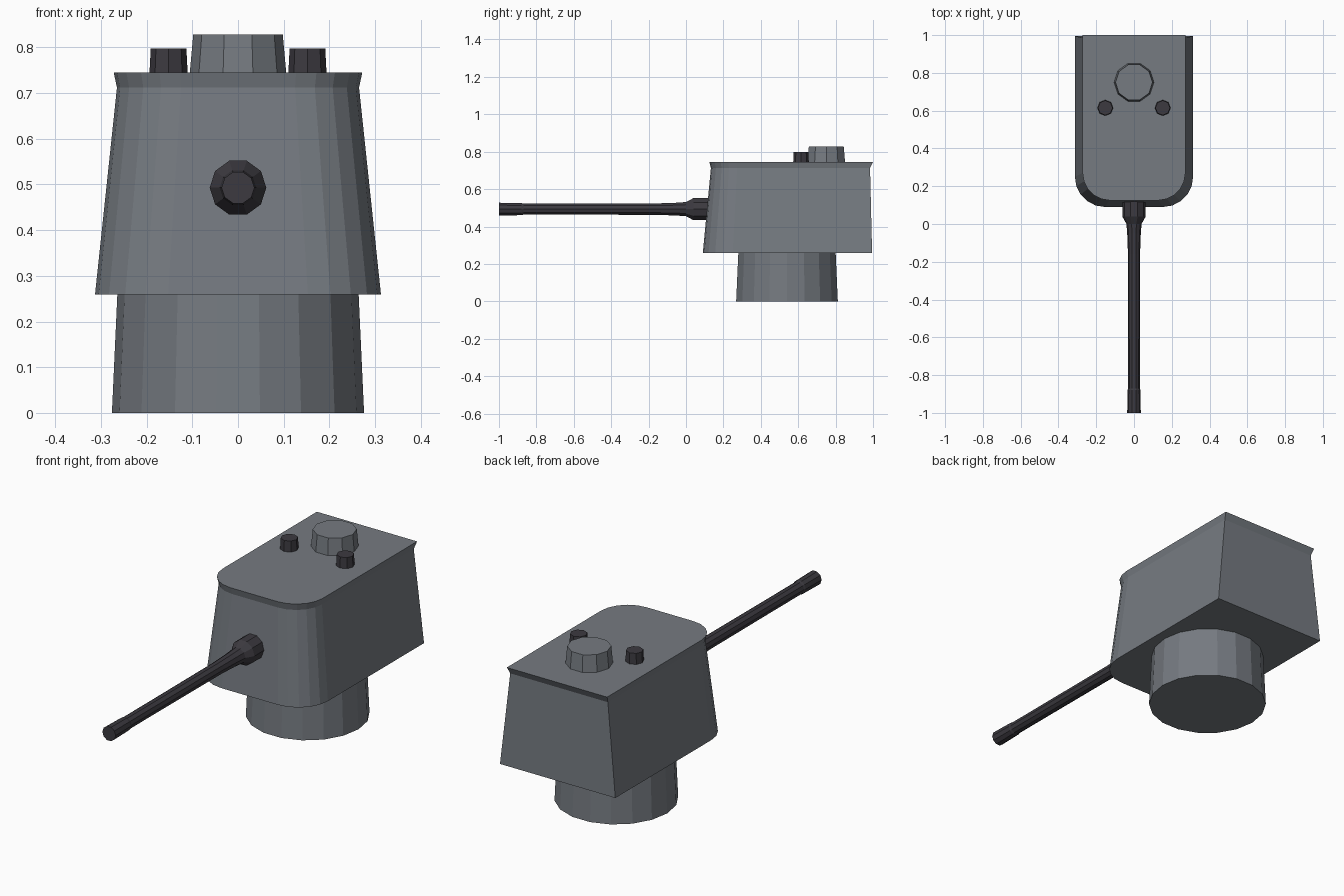
import bpy, bmesh, math
from mathutils import Vector

if "Cube" in bpy.data.objects:
    bpy.data.objects.remove(bpy.data.objects["Cube"])


def material(name, rgb):
    m = bpy.data.materials.new(name)
    m.diffuse_color = (*rgb, 1)
    m.use_nodes = True
    m.node_tree.nodes["Principled BSDF"].inputs["Base Color"].default_value = m.diffuse_color
    return m


GREY = material("steel_grey", (0.18, 0.197, 0.22))
DARK = material("gunmetal", (0.045, 0.042, 0.051))


def loft(name, rings, mat):
    """Skin a list of equal-length rings and cap both ends."""
    bm = bmesh.new()
    loops = [[bm.verts.new(p) for p in ring] for ring in rings]
    n = len(loops[0])
    for a, b in zip(loops, loops[1:]):
        for i in range(n):
            j = (i + 1) % n
            bm.faces.new((a[i], a[j], b[j], b[i]))
    bm.faces.new(loops[0][::-1])
    bm.faces.new(loops[-1])
    bmesh.ops.recalc_face_normals(bm, faces=bm.faces[:])
    me = bpy.data.meshes.new(name)
    bm.to_mesh(me)
    bm.free()
    me.materials.append(mat)
    ob = bpy.data.objects.new(name, me)
    bpy.context.collection.objects.link(ob)
    return ob


def turned(name, sides, profile, centre, mat, along_y=False):
    """Low-poly turned part; profile holds (position on axis, radius)."""
    rings = []
    for pos, r in profile:
        ring = []
        for i in range(sides):
            t = 2 * math.pi * i / sides
            c, s = r * math.cos(t), r * math.sin(t)
            offset = (c, pos, s) if along_y else (c, s, pos)
            ring.append(Vector(centre) + Vector(offset))
        rings.append(ring)
    return loft(name, rings, mat)


def body_ring(z, half, front, back, rad, segs=5):
    """Rectangle with rounded front corners."""
    pts = []
    for side, start in ((-1, math.pi), (1, 1.5 * math.pi)):
        for i in range(segs + 1):
            t = start + 0.5 * math.pi * i / segs
            pts.append((side * (half - rad) + rad * math.cos(t),
                        front + rad + rad * math.sin(t), z))
    return pts + [(half, back, z), (-half, back, z)]


# Turret housing with flared top rim
loft("turret_body", [
    body_ring(0.259, 0.313, 0.09, 0.995, 0.16),
    body_ring(0.712, 0.265, 0.133, 0.984, 0.14),
    body_ring(0.745, 0.272, 0.125, 1.0, 0.145),
], GREY)

# Round pedestal
turned("pedestal", 18, [(0, 0.276), (0.262, 0.264)], (0, 0.54, 0), GREY)

# Roof hatch and the pair of small vents
turned("roof_hatch", 10, [(0.74, 0.106), (0.828, 0.098)], (0, 0.75, 0), GREY)
for side, label in ((-1, "left"), (1, "right")):
    turned(label + "_vent", 8, [(0.74, 0.042), (0.798, 0.039)],
           (side * 0.152, 0.615, 0), DARK)

# Gun barrel with collar and thicker muzzle
turned("gun_barrel", 10, [
    (-1.0, 0.036), (-0.88, 0.034), (-0.87, 0.031), (-0.65, 0.031),
    (-0.16, 0.032), (-0.05, 0.036), (0.0, 0.04), (0.04, 0.062), (0.16, 0.062),
], (0, 0, 0.493), DARK, along_y=True)
